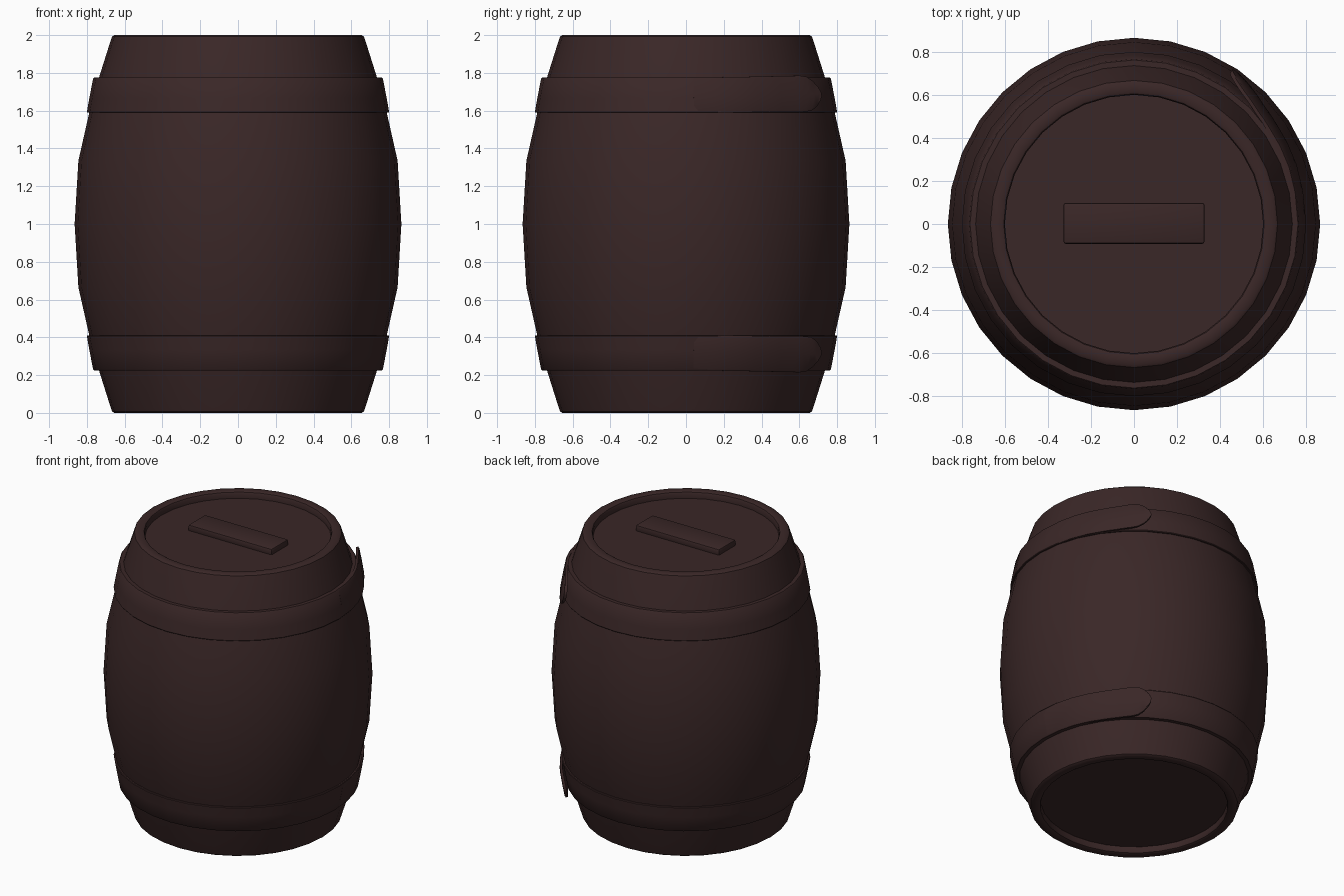
import bpy, bmesh, math

if "Cube" in bpy.data.objects:
    bpy.data.objects.remove(bpy.data.objects["Cube"])

mat = bpy.data.materials.new("dark brown wood")
mat.diffuse_color = (0.042, 0.020, 0.020, 1)
mat.use_nodes = True
mat.node_tree.nodes["Principled BSDF"].inputs["Base Color"].default_value = mat.diffuse_color
SIDES = 32


def finish(bm, name, angle=35):
    bmesh.ops.recalc_face_normals(bm, faces=bm.faces)
    me = bpy.data.meshes.new(name)
    bm.to_mesh(me)
    bm.free()
    ob = bpy.data.objects.new(name, me)
    bpy.context.collection.objects.link(ob)
    me.materials.append(mat)
    bpy.ops.object.select_all(action='DESELECT')
    ob.select_set(True)
    bpy.context.view_layer.objects.active = ob
    bpy.ops.object.shade_smooth_by_angle(angle=math.radians(angle))
    return ob


def lathe(name, profile, closed):
    # turn an (r, z) profile round the z axis; open profiles get end caps
    bm = bmesh.new()
    rings = []
    for r, z in profile:
        rings.append([bm.verts.new((r * math.cos(2 * math.pi * i / SIDES),
                                    r * math.sin(2 * math.pi * i / SIDES), z))
                      for i in range(SIDES)])
    pairs = list(zip(rings, rings[1:]))
    if closed:
        pairs.append((rings[-1], rings[0]))
    for a, b in pairs:
        for i in range(SIDES):
            j = (i + 1) % SIDES
            bm.faces.new((a[i], a[j], b[j], b[i]))
    if not closed:
        bm.faces.new(rings[0])
        bm.faces.new(rings[-1])
    return finish(bm, name)


def interp(table, x):
    for (x0, y0), (x1, y1) in zip(table, table[1:]):
        if x <= x1:
            return y0 + (y1 - y0) * (x - x0) / (x1 - x0)
    return table[-1][1]


# barrel body: bulging staves, rounded rims, recessed ends
upper = [(0.865, 1.0), (0.845, 1.335), (0.77, 1.667), (0.672, 1.978),
         (0.667, 1.992), (0.655, 2.0), (0.615, 2.0), (0.605, 1.995),
         (0.60, 1.985), (0.60, 1.953)]
lower = [(r, 2 - z) for r, z in reversed(upper[1:])]
lathe("barrel_body", lower + upper, False)

# hoops and their loose pointed ends, mirrored top to bottom
BAND = [(1.585, 0.80), (1.667, 0.787), (1.775, 0.765), (1.80, 0.759)]
LIFT = [(3, -0.002), (20, 0.007), (35, 0.012), (42, 0.02), (50, 0.042), (57.5, 0.068)]
HALF = [(3, 0.0925), (20, 0.093), (49, 0.0955), (52, 0.09), (54.5, 0.07),
        (56.5, 0.04), (57.5, 0.012)]
MID = [(3, 1.682), (50, 1.69), (58, 1.688)]
ANGLES = [3, 11, 20, 28, 35, 39, 42, 46, 49, 52, 54.5, 56.5, 57.5]


def flap(name, flip):
    bm = bmesh.new()
    shells = []
    for depth in (0.0, 0.02):
        cols = []
        for deg in ANGLES:
            a = math.radians(deg)
            col = []
            for t in (-1, -0.9, 0, 0.9, 1):
                z = interp(MID, deg) + t * interp(HALF, deg)
                edge = 0.004 if abs(t) == 1 and depth == 0 else 0
                r = interp(BAND, z) + interp(LIFT, deg) - depth - edge
                col.append(bm.verts.new((r * math.cos(a), r * math.sin(a), flip(z))))
            cols.append(col)
        for p, q in zip(cols, cols[1:]):
            for k in range(4):
                bm.faces.new((p[k], p[k + 1], q[k + 1], q[k]))
        shells.append(cols)

    # rim joining the outer and inner sheets
    def outline(c):
        return ([col[0] for col in c] + c[-1][1:]
                + [col[-1] for col in reversed(c[:-1])] + c[0][3:0:-1])
    o, n = outline(shells[0]), outline(shells[1])
    for i in range(len(o)):
        j = (i + 1) % len(o)
        bm.faces.new((o[i], o[j], n[j], n[i]))
    finish(bm, name, 40)


for label, flip in (("upper", lambda z: z), ("lower", lambda z: 2 - z)):
    ring = [(0.75, 1.59), (0.797, 1.59), (0.80, 1.594), (0.787, 1.667),
            (0.767, 1.77), (0.762, 1.775), (0.72, 1.775)]
    lathe(label + "_hoop", [(r, flip(z)) for r, z in ring], True)
    flap(label + "_hoop_end", flip)

# handle bar on the lid
bm = bmesh.new()
bmesh.ops.create_cube(bm, size=1)
for v in bm.verts:
    v.co = (v.co.x * 0.655, v.co.y * 0.19 + 0.003, 1.968 + v.co.z * 0.05)
bmesh.ops.bevel(bm, geom=bm.edges[:], offset=0.01, segments=2, profile=0.5, affect='EDGES')
finish(bm, "lid_handle")
